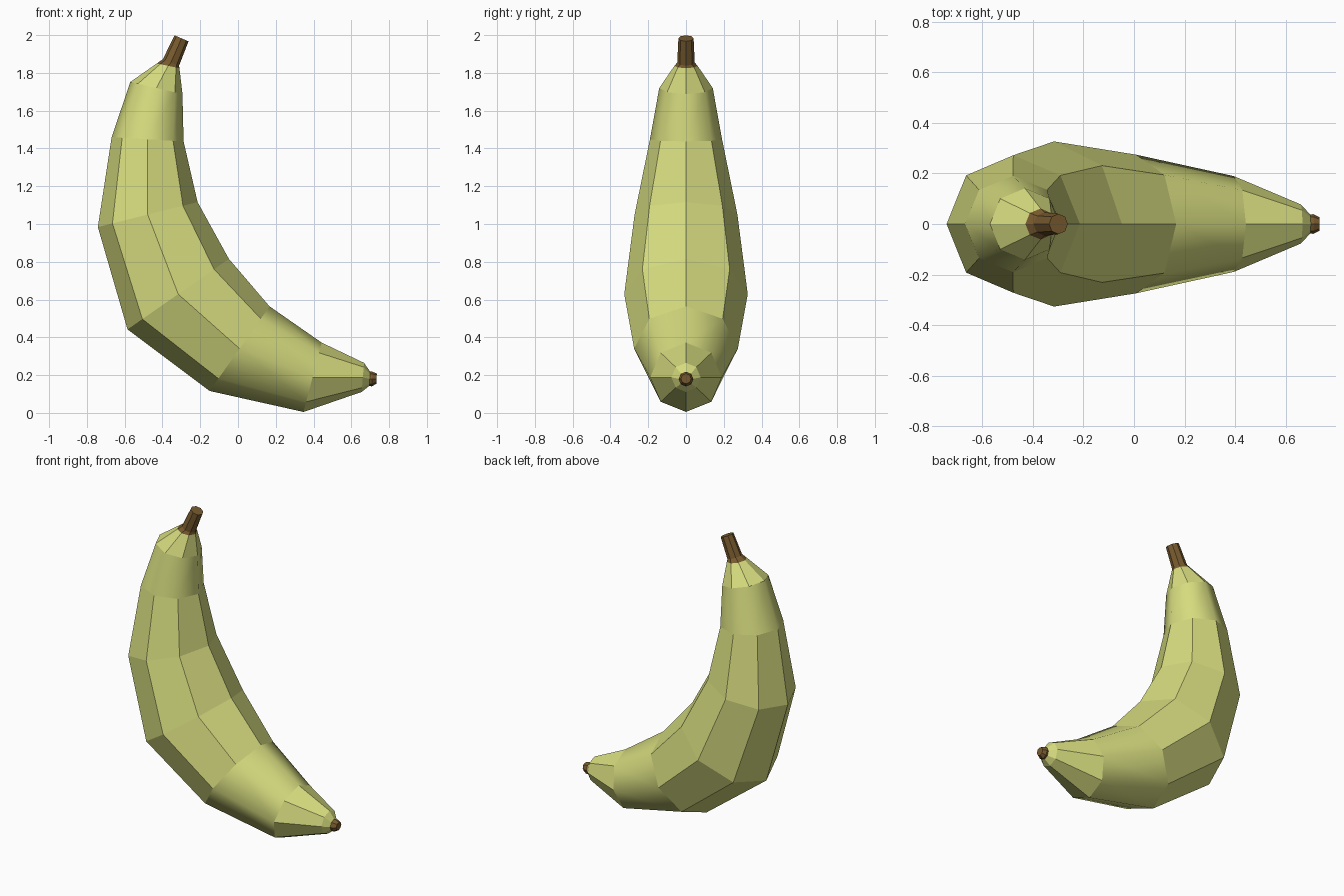
import bpy, bmesh, math
from mathutils import Vector

if "Cube" in bpy.data.objects:
    bpy.data.objects.remove(bpy.data.objects["Cube"])


def material(name, rgb):
    m = bpy.data.materials.new(name)
    m.diffuse_color = (*rgb, 1)
    m.use_nodes = True
    m.node_tree.nodes["Principled BSDF"].inputs["Base Color"].default_value = m.diffuse_color
    return m


peel = material("yellow_green_peel", (0.67, 0.71, 0.21))
brown = material("brown_stem", (0.19, 0.105, 0.028))


def loft(name, rings, mat, smooth_bands=(), caps=(True, True)):
    """Octagonal tube through rings given as outer/inner points (x, z, x, z) on y = 0."""
    bm = bmesh.new()
    loops = []
    for ox, oz, ix, iz in rings:
        outer, inner = Vector((ox, 0, oz)), Vector((ix, 0, iz))
        c, u = (outer + inner) / 2, (outer - inner) / 2
        v = Vector((0, u.length, 0))
        loops.append([bm.verts.new(c + u * math.cos(k * math.pi / 4) + v * math.sin(k * math.pi / 4))
                      for k in range(8)])
    for i, (a, b) in enumerate(zip(loops, loops[1:])):
        for k in range(8):
            f = bm.faces.new((a[k], a[(k + 1) % 8], b[(k + 1) % 8], b[k]))
            f.smooth = i in smooth_bands
    if caps[0]:
        bm.faces.new(loops[0])
    if caps[1]:
        bm.faces.new(loops[-1])
    bmesh.ops.recalc_face_normals(bm, faces=bm.faces)
    me = bpy.data.meshes.new(name)
    bm.to_mesh(me)
    bm.free()
    me.materials.append(mat)
    ob = bpy.data.objects.new(name, me)
    bpy.context.collection.objects.link(ob)
    return ob


neck = (-0.43, 1.85, -0.31, 1.825)
bud = (0.695, 0.143, 0.700, 0.218)

# Curved fruit body, with smooth bands near both ends
loft("banana_body", [
    neck,
    (-0.57, 1.752, -0.294, 1.688),
    (-0.669, 1.46, -0.288, 1.437),
    (-0.742, 0.984, -0.214, 1.116),
    (-0.585, 0.442, -0.048, 0.815),
    (-0.15, 0.116, 0.167, 0.564),
    (0.347, 0.005, 0.443, 0.372),
    (0.655, 0.111, 0.667, 0.265),
    bud,
], peel, smooth_bands=(1, 5))

# Stem at the top, flared where it meets the fruit
loft("stem", [
    (-0.336, 1.999, -0.262, 1.967),
    (-0.398, 1.872, -0.312, 1.838),
    neck,
], brown)

# Dried blossom end
loft("blossom_end", [
    bud,
    (0.708, 0.140, 0.712, 0.218),
    (0.732, 0.154, 0.735, 0.208),
], brown)
